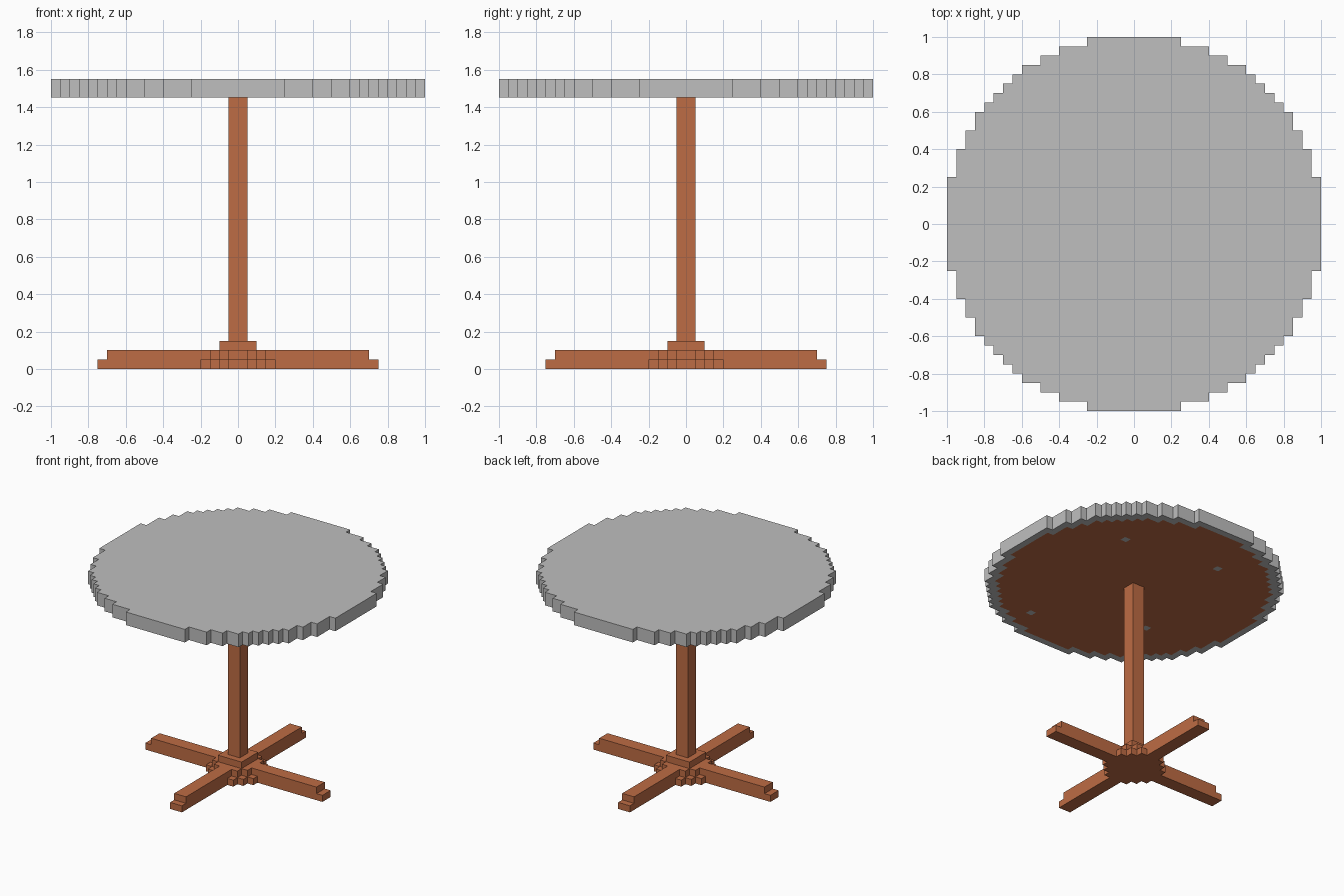
import bpy, bmesh, math

cube = bpy.data.objects.get("Cube")
if cube:
    bpy.data.objects.remove(cube, do_unlink=True)

U = 0.05  # block size


def material(name, rgb):
    m = bpy.data.materials.new(name)
    m.use_nodes = True
    m.diffuse_color = (*rgb, 1)
    bsdf = m.node_tree.nodes["Principled BSDF"]
    bsdf.inputs["Base Color"].default_value = (*rgb, 1)
    bsdf.inputs["Roughness"].default_value = 0.8
    return m


grey = material("light grey", (0.52, 0.52, 0.52))
wood = material("reddish brown wood", (0.515, 0.15, 0.058))


def finish(name, bm, mats):
    bmesh.ops.recalc_face_normals(bm, faces=bm.faces[:])
    me = bpy.data.meshes.new(name)
    bm.to_mesh(me)
    bm.free()
    for m in mats:
        me.materials.append(m)
    ob = bpy.data.objects.new(name, me)
    bpy.context.collection.objects.link(ob)
    return ob


def stepped_disc(name, radius, z0, z1, mats, underside=None):
    """Blocky disc; underside(i, j, cells) picks the material of each bottom cell."""
    n = math.ceil(radius / U)
    cells = {(i, j) for i in range(-n, n) for j in range(-n, n)
             if math.hypot(i + 0.5, j + 0.5) * U < radius}
    bm = bmesh.new()
    verts = {}

    def v(i, j, z):
        if (i, j, z) not in verts:
            verts[i, j, z] = bm.verts.new((i * U, j * U, z))
        return verts[i, j, z]

    bottom = set()
    for i, j in sorted(cells):
        ring = [(i, j), (i + 1, j), (i + 1, j + 1), (i, j + 1)]
        bm.faces.new([v(*p, z1) for p in ring])
        f = bm.faces.new([v(*p, z0) for p in reversed(ring)])
        f.material_index = underside(i, j, cells) if underside else 0
        bottom.add(f)
        # walls only where there is no neighbour
        for k, (di, dj) in enumerate([(0, -1), (1, 0), (0, 1), (-1, 0)]):
            if (i + di, j + dj) not in cells:
                a, b = ring[k], ring[(k + 1) % 4]
                bm.faces.new([v(*a, z0), v(*b, z0), v(*b, z1), v(*a, z1)])
    # merge the flat top and the straight walls into large faces
    edges = [e for e in bm.edges if not any(f in bottom for f in e.link_faces)]
    top = [w for w in bm.verts if w.co.z > z0 + 1e-4]
    bmesh.ops.dissolve_limit(bm, angle_limit=0.02, verts=top, edges=edges)
    return finish(name, bm, mats)


def box(name, half, z0, z1, mat):
    bm = bmesh.new()
    bmesh.ops.create_cube(bm, size=1)
    for w in bm.verts:
        w.co = (w.co.x * 2 * half, w.co.y * 2 * half, z0 + (w.co.z + 0.5) * (z1 - z0))
    return finish(name, bm, [mat])


def leg(name, angle):
    """Foot with a lowered step at its tip, extruded from a side profile."""
    profile = [(0.05, 0), (0.75, 0), (0.75, 0.05), (0.7, 0.05), (0.7, 0.1), (0.05, 0.1)]
    bm = bmesh.new()
    sides = [[bm.verts.new((x, y, z)) for x, z in profile] for y in (-0.05, 0.05)]
    bm.faces.new(sides[0])
    bm.faces.new(sides[1][::-1])
    for k in range(len(profile)):
        m = (k + 1) % len(profile)
        bm.faces.new([sides[0][k], sides[1][k], sides[1][m], sides[0][m]])
    ob = finish(name, bm, [wood])
    ob.rotation_euler.z = angle


# Tabletop: grey slab, wooden underside one block in from the rim, four grey spots
spots = {(-6, 11), (9, 9), (-9, -8), (6, -15)}


def underside(i, j, cells):
    inner = all((i + a, j + b) in cells for a in (-1, 0, 1) for b in (-1, 0, 1))
    return 1 if inner and (i, j) not in spots else 0


stepped_disc("tabletop", 1.01, 1.45, 1.55, [grey, wood], underside)

# Central column and its collar
box("column", 0.05, 0.15, 1.45, wood)
box("column_collar", 0.1, 0.1, 0.15, wood)

# Stepped hub between the feet
stepped_disc("hub_lower", 0.2, 0.0, 0.05, [wood])
stepped_disc("hub_upper", 0.15, 0.05, 0.1, [wood])

# Four feet in a cross
for k, side in enumerate(("left", "back", "right", "front")):
    leg(side + "_foot", k * math.pi / 2)
